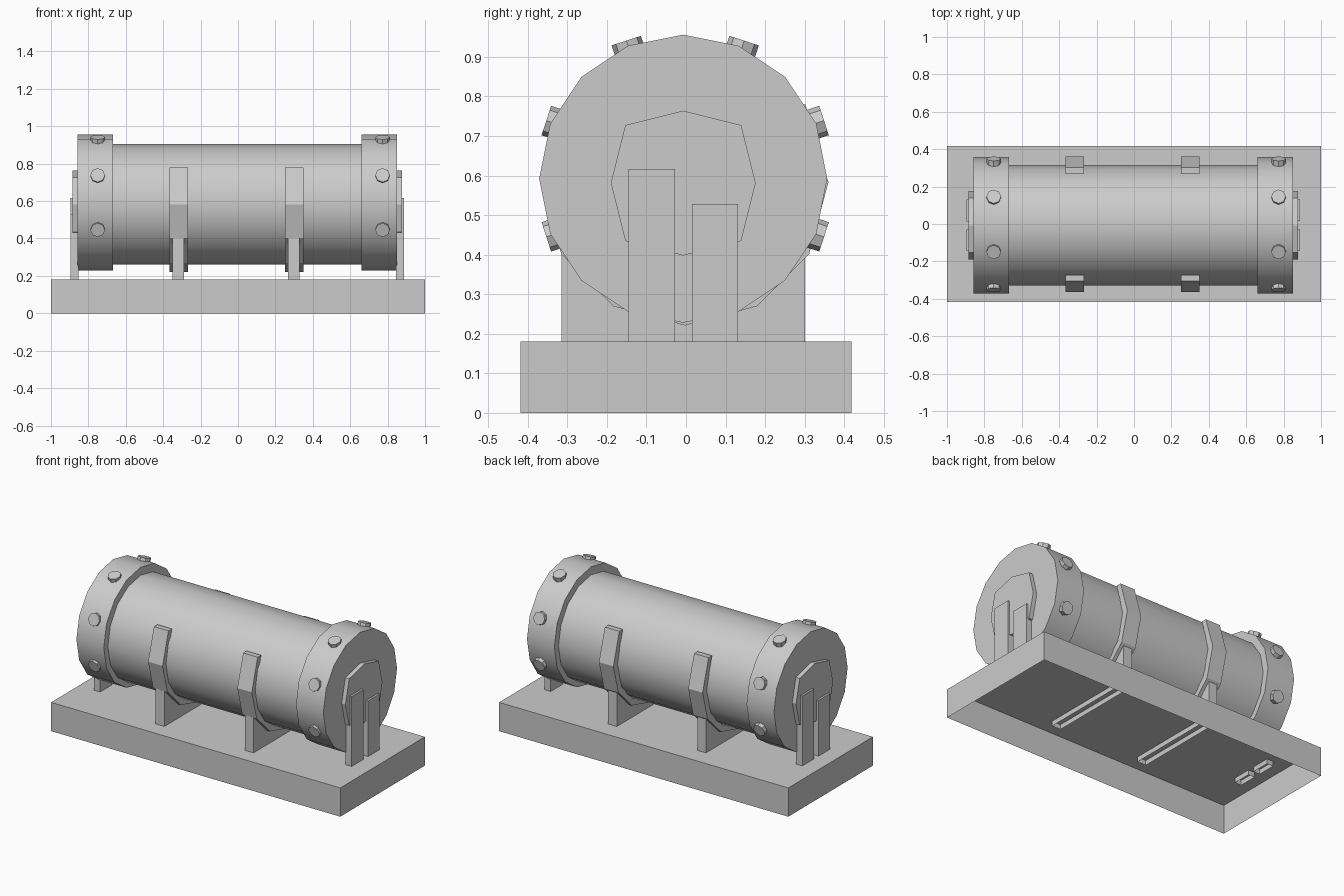
import bpy, bmesh, math
from mathutils import Vector, Matrix

old = bpy.data.objects.get("Cube")
if old:
    bpy.data.objects.remove(old, do_unlink=True)

grey = bpy.data.materials.new("plain grey")
grey.use_nodes = True
GREY = (0.6, 0.6, 0.6, 1)
grey.diffuse_color = GREY
grey.node_tree.nodes["Principled BSDF"].inputs["Base Color"].default_value = GREY

CX, CY = -0.004, -0.007   # centre of the tank assembly
AXIS_Z = 0.585


def finish(bm, name, smooth=False):
    bmesh.ops.recalc_face_normals(bm, faces=bm.faces)
    mesh = bpy.data.meshes.new(name)
    bm.to_mesh(mesh)
    bm.free()
    mesh.materials.append(grey)
    obj = bpy.data.objects.new(name, mesh)
    bpy.context.collection.objects.link(obj)
    if smooth:
        bpy.ops.object.select_all(action='DESELECT')
        obj.select_set(True)
        bpy.context.view_layer.objects.active = obj
        bpy.ops.object.shade_smooth_by_angle(angle=math.radians(35))
    return obj


def open_box(name, x0, x1, y0, y1, z0, z1):
    """Box without its underside."""
    bm = bmesh.new()
    size = Matrix.Diagonal((x1 - x0, y1 - y0, z1 - z0, 1))
    place = Matrix.Translation(((x0 + x1) / 2, (y0 + y1) / 2, (z0 + z1) / 2))
    bmesh.ops.create_cube(bm, size=1, matrix=place @ size)
    bottom = min(bm.faces, key=lambda f: f.calc_center_median().z)
    bmesh.ops.delete(bm, geom=[bottom], context='FACES_ONLY')
    return finish(bm, name)


def prism(name, ring, x0, x1, smooth=False):
    """Extrude a closed (y, z) outline along x."""
    bm = bmesh.new()
    face = bm.faces.new([bm.verts.new((x0, y, z)) for y, z in ring])
    out = bmesh.ops.extrude_face_region(bm, geom=[face], use_keep_orig=True)
    moved = [v for v in out["geom"] if isinstance(v, bmesh.types.BMVert)]
    bmesh.ops.translate(bm, verts=moved, vec=(x1 - x0, 0, 0))
    return finish(bm, name, smooth)


def circle(radii, sides, z):
    """Outline with a vertex on each axis; radii alternate around it."""
    pts = []
    for i in range(sides):
        a, r = math.tau * i / sides, radii[i % len(radii)]
        pts.append((CY + r * math.cos(a), z + r * math.sin(a)))
    return pts


# Base, hollow from below
open_box("base", -1, 1, -0.418, 0.418, 0, 0.18)

# Tank body
prism("tank_body", circle([0.323], 16, 0.583), CX - 0.67, CX + 0.67, True)

# Saddles: upright plate and a strap hugging the lower half of the tank
for side, x in (("right", -0.317), ("left", 0.3)):
    open_box(side + "_saddle_plate", x - 0.032, x + 0.028, -0.315, 0.301, 0.15, 0.41)
    angles = [math.radians(a) for a in (33, 0, -30, -60, -90, -120, -150, -180, -213)]
    strap = [(-0.002 + r * math.cos(a), 0.583 + r * math.sin(a))
             for r, run in ((0.362, angles), (0.322, angles[::-1])) for a in run]
    # level off the strap ends
    top = max(z for y, z in strap)
    strap = [(y, top if z > 0.7 else z) for y, z in strap]
    prism(side + "_strap", strap, x - 0.05, x + 0.05)

# Ends: flange, hub, two posts and six bolts, turned half round for the far end
for side, s in (("left", 1), ("right", -1)):
    def ends(a, b):
        return sorted((CX + s * a, CX + s * b))

    prism(side + "_flange", circle([0.364], 16, 0.592), *ends(0.665, 0.854), True)
    prism(side + "_hub", circle([0.183, 0.207], 8, 0.581), *ends(0.84, 0.88))
    for label, near, far, height in (("tall", -0.138, -0.021, 0.617),
                                     ("short", 0.022, 0.138, 0.528)):
        y0, y1 = sorted((CY + s * near, CY + s * far))
        open_box(f"{side}_{label}_post", *ends(0.848, 0.892), y0, y1, 0.15, height)

    spots = [(0.351, 0.147, 18), (0.351, -0.147, -18), (0.149, 0.349, 72)]
    for i, (y, z, deg) in enumerate(spots):
        for m in (1, -1):
            axis = Vector((0, m * math.cos(math.radians(deg)), math.sin(math.radians(deg))))
            tip = Vector((0.773 if s > 0 else -0.75, m * y - 0.002, 0.592 + z))
            turn = axis.to_track_quat('Z', 'X').to_matrix().to_4x4()
            bm = bmesh.new()
            bmesh.ops.create_cone(bm, cap_ends=True, segments=8, radius1=0.039,
                                  radius2=0.039, depth=0.06,
                                  matrix=Matrix.Translation(tip - axis * 0.03) @ turn)
            finish(bm, f"{side}_bolt_{i}_{'back' if m > 0 else 'front'}", True)
